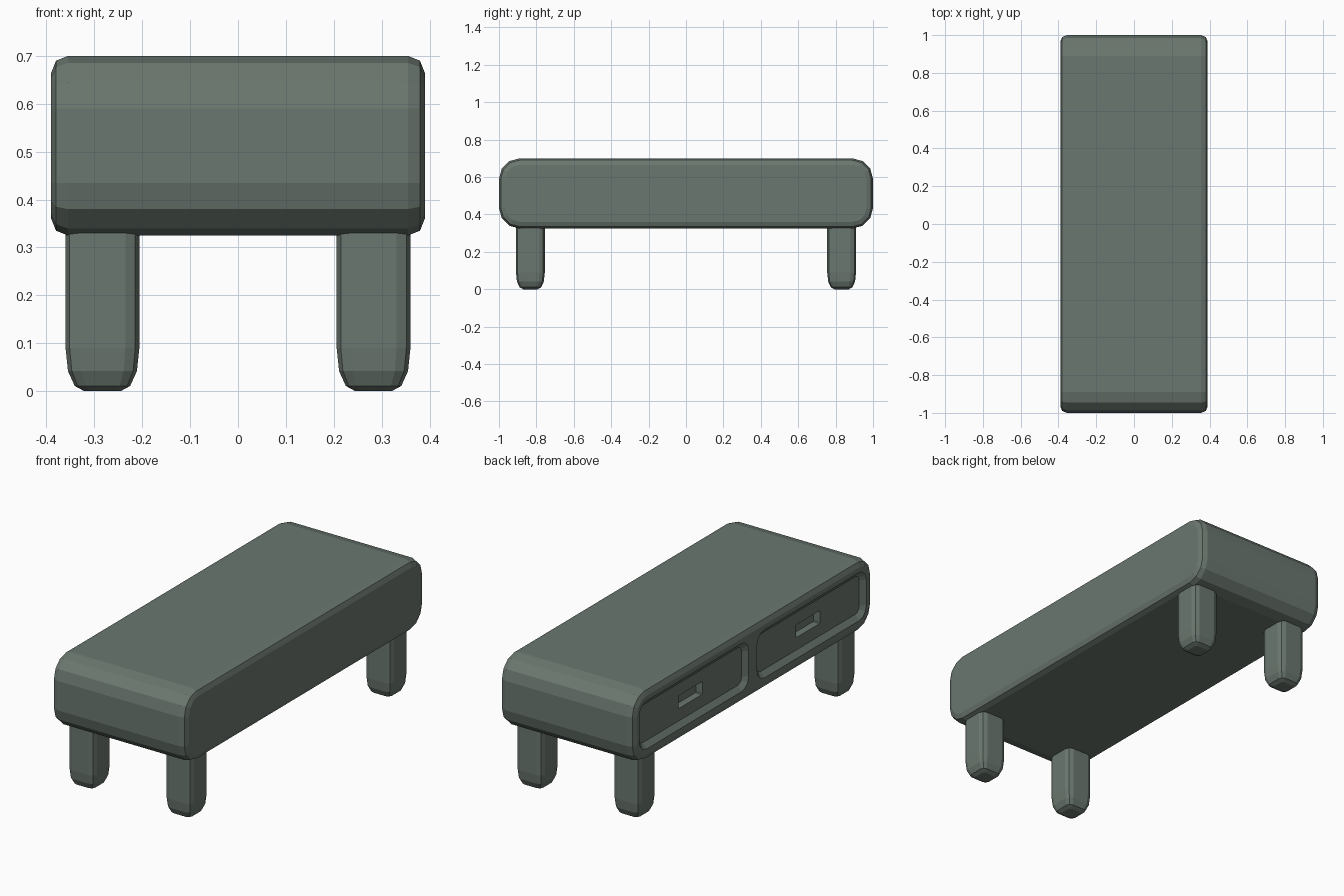
import bpy, bmesh, math

if "Cube" in bpy.data.objects:
    bpy.data.objects.remove(bpy.data.objects["Cube"])

mat = bpy.data.materials.new("grey green")
mat.diffuse_color = (0.147, 0.185, 0.16, 1)
mat.use_nodes = True
mat.node_tree.nodes["Principled BSDF"].inputs["Base Color"].default_value = mat.diffuse_color


def rounded_rect(hw, hh, r, segs):
    """Rounded rectangle outline centred on the origin."""
    pts = []
    for i, (sx, sy) in enumerate([(1, 1), (-1, 1), (-1, -1), (1, -1)]):
        for k in range(segs + 1):
            a = math.pi / 2 * (i + k / segs)
            pts.append((sx * (hw - r) + r * math.cos(a),
                        sy * (hh - r) + r * math.sin(a)))
    return pts


def loft(name, rings):
    """Closed solid through rings of 3D points with equal counts."""
    bm = bmesh.new()
    vs = [[bm.verts.new(p) for p in ring] for ring in rings]
    n = len(rings[0])
    for a, b in zip(vs, vs[1:]):
        for i in range(n):
            j = (i + 1) % n
            bm.faces.new((a[i], a[j], b[j], b[i]))
    bm.faces.new(vs[0])
    bm.faces.new(vs[-1])
    bmesh.ops.recalc_face_normals(bm, faces=bm.faces)
    me = bpy.data.meshes.new(name)
    bm.to_mesh(me)
    bm.free()
    me.materials.append(mat)
    ob = bpy.data.objects.new(name, me)
    bpy.context.collection.objects.link(ob)
    return ob


def x_ring(x, cy, cz, hw, hh, r, segs):
    return [(x, cy + u, cz + v) for u, v in rounded_rect(hw, hh, r, segs)]


def cut(target, cutter):
    """Subtract the cutter and remove it."""
    mod = target.modifiers.new("cut", 'BOOLEAN')
    mod.operation = 'DIFFERENCE'
    mod.solver = 'EXACT'
    mod.object = cutter
    cutter.hide_render = True
    bpy.context.view_layer.objects.active = target
    bpy.ops.object.modifier_apply(modifier=mod.name)
    bpy.data.objects.remove(cutter)


# Body: rounded box with softened long-side rims
CZ = 0.5125
rims = [(-0.39, 0.035), (-0.38, 0.01), (-0.355, 0)]
rims += [(-x, d) for x, d in reversed(rims)]
body = loft("cabinet_body", [x_ring(x, 0, CZ, 1 - d, 0.1875 - d, 0.11 - d, 3)
                             for x, d in rims])

# Two drawer recesses with finger holes on the left side
for s in (1, -1):
    cy = s * 0.49
    cut(body, loft("drawer_cutter", [
        x_ring(x, cy, CZ, 0.455 - d, 0.127 - d, 0.06 - d, 3)
        for x, d in [(-0.43, 0), (-0.39, 0), (-0.368, 0.028)]]))
    cut(body, loft("finger_hole_cutter", [
        x_ring(x, cy, CZ, 0.1, 0.034, 0.004, 1) for x in (-0.42, -0.33)]))

# Legs: rounded square posts with tapered feet
steps = [(0, 0.038), (0.011, 0.058), (0.042, 0.072), (0.09, 0.077), (0.345, 0.077)]
for sx, side in ((-1, "left"), (1, "right")):
    for sy, end in ((-1, "front"), (1, "back")):
        loft(f"{end}_{side}_leg", [
            [(sx * 0.283 + u, sy * 0.832 + v, z)
             for u, v in rounded_rect(h, h, h * 0.38, 2)]
            for z, h in steps])
